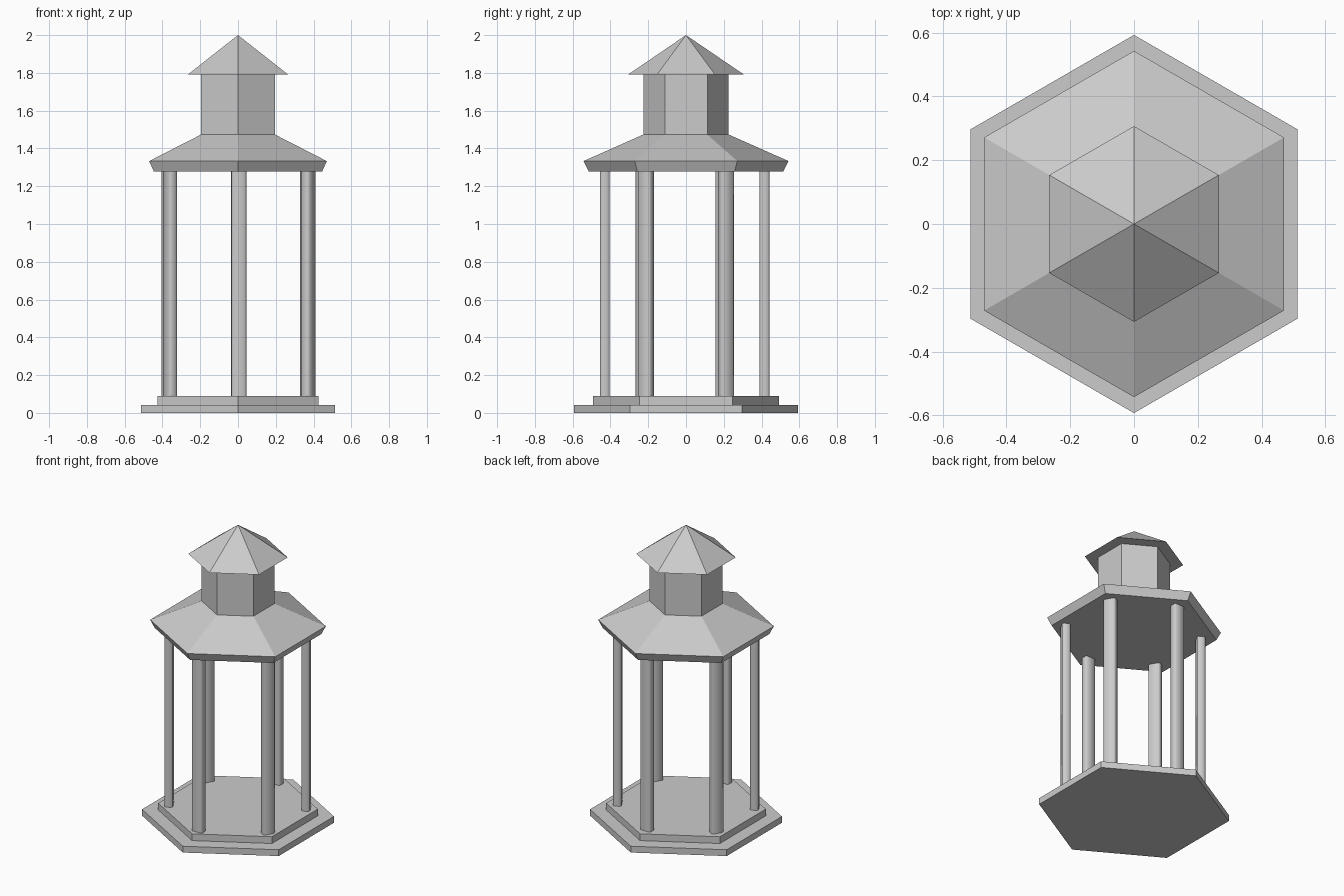
import bpy, bmesh
from math import cos, sin, pi, radians

if "Cube" in bpy.data.objects:
    bpy.data.objects.remove(bpy.data.objects["Cube"])


def hex_stack(name, profile):
    """Closed six-sided solid from (corner radius, z) rings, bottom to top."""
    bm = bmesh.new()
    rings = []
    for r, z in profile:
        if r == 0:
            rings.append([bm.verts.new((0, 0, z))])
        else:
            rings.append([bm.verts.new((r * cos(pi / 2 + i * pi / 3),
                                        r * sin(pi / 2 + i * pi / 3), z)) for i in range(6)])
    bm.faces.new(rings[0][::-1])
    for a, b in zip(rings, rings[1:]):
        for i in range(6):
            j = (i + 1) % 6
            if len(b) == 1:
                bm.faces.new((a[i], a[j], b[0]))
            else:
                bm.faces.new((a[i], a[j], b[j], b[i]))
    if len(rings[-1]) == 6:
        bm.faces.new(rings[-1])
    me = bpy.data.meshes.new(name)
    bm.to_mesh(me)
    bm.free()
    ob = bpy.data.objects.new(name, me)
    bpy.context.collection.objects.link(ob)
    return ob


def column(name, angle):
    """Flattened post with softened corners, broad side facing outwards."""
    z0, z1 = 0.088, 1.28
    hx, hy, c = 0.026, 0.039, 0.009
    outline = [(hx, -hy + c), (hx, hy - c), (hx - c, hy), (-hx + c, hy),
               (-hx, hy - c), (-hx, -hy + c), (-hx + c, -hy), (hx - c, -hy)]
    bm = bmesh.new()
    face = bm.faces.new([bm.verts.new((x, y, z0)) for x, y in outline])
    ext = bmesh.ops.extrude_face_region(bm, geom=[face])
    top = [g for g in ext["geom"] if isinstance(g, bmesh.types.BMVert)]
    bmesh.ops.translate(bm, verts=top, vec=(0, 0, z1 - z0))
    bmesh.ops.recalc_face_normals(bm, faces=bm.faces)
    me = bpy.data.meshes.new(name)
    bm.to_mesh(me)
    bm.free()
    ob = bpy.data.objects.new(name, me)
    bpy.context.collection.objects.link(ob)
    # the ring sits a touch off centre; side posts are turned slightly round it
    turn = radians(0.3 if abs(cos(angle)) < 0.1 else 1.0)
    ob.location = (0.003 + 0.423 * cos(angle + turn), -0.007 + 0.423 * sin(angle + turn), 0)
    ob.rotation_euler.z = angle
    bpy.ops.object.select_all(action='DESELECT')
    ob.select_set(True)
    bpy.context.view_layer.objects.active = ob
    bpy.ops.object.shade_smooth_by_angle(angle=radians(60))


# Stepped base
hex_stack("lower_step", [(0.593, 0), (0.593, 0.043)])
hex_stack("upper_step", [(0.493, 0.043), (0.493, 0.089)])

# Columns at the corners
for i in range(6):
    column(f"column_{i + 1}", radians(30 + 60 * i))

# Main roof with sloped eave, cupola and cap
hex_stack("main_roof", [(0.515, 1.279), (0.543, 1.333), (0.225, 1.474)])
hex_stack("cupola_wall", [(0.225, 1.474), (0.225, 1.791)])
hex_stack("cupola_roof", [(0.307, 1.791), (0, 2.0)])
